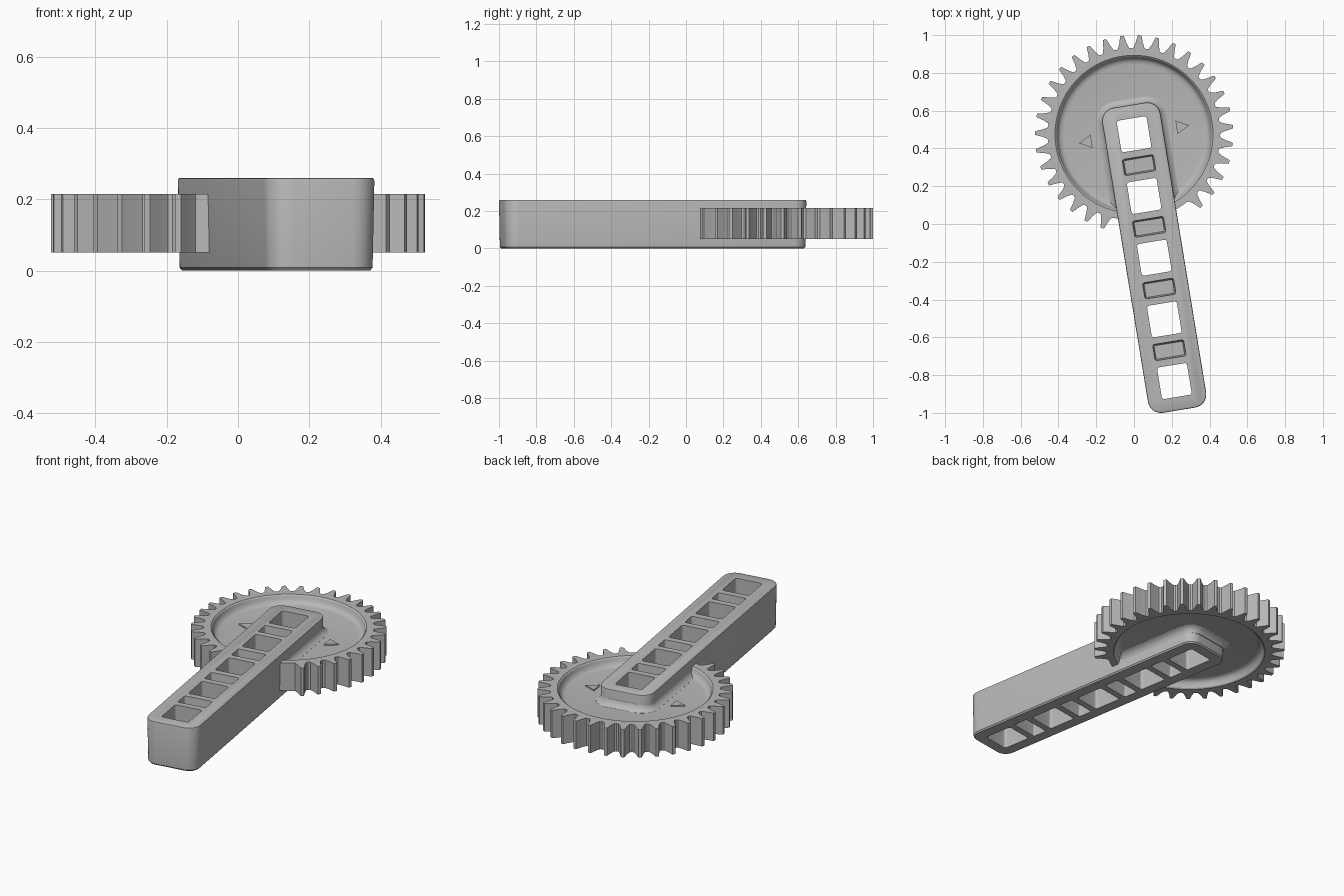
import bpy, bmesh
from math import sin, cos, pi, radians
from mathutils import Matrix

if "Cube" in bpy.data.objects:
    bpy.data.objects.remove(bpy.data.objects["Cube"], do_unlink=True)

grey = bpy.data.materials.new("plain_grey")
grey.use_nodes = True
COLOUR = (0.48, 0.48, 0.48, 1)
grey.diffuse_color = COLOUR
grey.node_tree.nodes["Principled BSDF"].inputs["Base Color"].default_value = COLOUR

# Local frame: gear axis at the origin, arm running along -y
FRAME = Matrix.Translation((0, 0.475, 0)) @ Matrix.Rotation(radians(9.3), 4, 'Z')
PITCH = 0.331
HALF = 0.156


def make_object(name, bm, frame):
    bmesh.ops.recalc_face_normals(bm, faces=bm.faces)
    mesh = bpy.data.meshes.new(name)
    bm.to_mesh(mesh)
    bm.free()
    obj = bpy.data.objects.new(name, mesh)
    bpy.context.collection.objects.link(obj)
    mesh.materials.append(grey)
    obj.matrix_world = frame
    return obj


def rounded_rect(cx, cy, hx, hy, r, steps=6):
    pts = []
    for i, (sx, sy) in enumerate([(1, 1), (-1, 1), (-1, -1), (1, -1)]):
        for k in range(steps + 1):
            a = (i + k / steps) * pi / 2
            pts.append((cx + sx * (hx - r) + r * cos(a), cy + sy * (hy - r) + r * sin(a)))
    return pts


def bridge(bm, rings):
    for lo, hi in zip(rings, rings[1:]):
        n = len(lo)
        for i in range(n):
            j = (i + 1) % n
            bm.faces.new((lo[i], lo[j], hi[j], hi[i]))


def loft(bm, cx, cy, hx, hy, r, profile):
    """Stack rounded rectangles; profile holds (height, outward offset)."""
    rings = []
    for z, off in profile:
        pts = rounded_rect(cx, cy, hx + off, hy + off, r + off)
        rings.append([bm.verts.new((x, y, z)) for x, y in pts])
    bridge(bm, rings)
    bm.faces.new(rings[0][::-1])
    bm.faces.new(rings[-1])


# Gear: toothed rim with a dished web on both sides
TEETH = 35
STEP = 2 * pi / TEETH
TOOTH = [(-0.5, 0.455), (-0.36, 0.459), (-0.22, 0.485), (-0.13, 0.515), (-0.09, 0.525),
         (0.09, 0.525), (0.13, 0.515), (0.22, 0.485), (0.36, 0.459)]
outline = []
for t in range(TEETH):
    centre = radians(86.7) + t * STEP
    # no teeth where the rim runs into the arm
    missing = radians(255) < centre < radians(306)
    for f, r in TOOTH:
        outline.append((centre + f * STEP, 0.455 if missing else r))

bm = bmesh.new()
MID, RIM, WEB = 0.1325, 0.0825, 0.035
dish = [(0.418, RIM), (0.411, RIM - 0.006), (0.406, WEB + 0.025), (0.398, WEB + 0.011),
        (0.387, WEB + 0.003), (0.37, WEB)]


def ring(radius, z):
    return [bm.verts.new(((radius or r) * cos(a), (radius or r) * sin(a), z)) for a, r in outline]


rings = [ring(r, MID - h) for r, h in reversed(dish)]
rings += [ring(None, MID - RIM), ring(None, MID + RIM)]
rings += [ring(r, MID + h) for r, h in dish]
bridge(bm, rings)
bm.faces.new(rings[0])
bm.faces.new(rings[-1])
gear = make_object("gear", bm, Matrix.Translation((0, 0.475, 0)))

# Arm: long rounded bar with slightly softened edges
bm = bmesh.new()
loft(bm, 0, -2 * PITCH, HALF, 2 * PITCH + HALF, 0.07,
     [(0, -0.012), (0.008, -0.005), (0.252, 0), (0.258, -0.002), (0.26, -0.006)])
arm = make_object("arm", bm, FRAME)

# Fillet collar where the arm leaves the web
bm = bmesh.new()
loft(bm, 0, -0.13, HALF - 0.004, HALF + 0.13, 0.07,
     [(0.062, 0), (0.075, 0.004), (0.09, 0.015), (0.097, 0.032),
      (0.168, 0.032), (0.175, 0.015), (0.19, 0.004), (0.203, 0)])
collar = make_object("arm_fillet", bm, FRAME)

# Cutter: square through holes with shallow pockets between them
bm = bmesh.new()
for i in range(5):
    loft(bm, 0, -i * PITCH, 0.08, 0.085, 0.014, [(-0.1, 0), (0.4, 0)])
    if i < 4:
        y = -(i + 0.5) * PITCH
        for base, top in ((0.16, 0.27), (0.1, -0.01)):
            loft(bm, 0, y, 0.082, 0.042, 0.01, [(base, -0.006), (top, 0.002)])
cutter = make_object("hole_cutter", bm, FRAME)
cutter.hide_render = True

for obj in (gear, arm, collar):
    mod = obj.modifiers.new("holes", 'BOOLEAN')
    mod.operation = 'DIFFERENCE'
    mod.solver = 'EXACT'
    mod.object = cutter
    bpy.context.view_layer.objects.active = obj
    bpy.ops.object.modifier_apply(modifier=mod.name)
bpy.data.objects.remove(cutter, do_unlink=True)

# Small raised arrow plates on the web, pointing outwards
for side, name in ((1, "left_arrow"), (-1, "right_arrow")):
    bm = bmesh.new()
    corners = [(0.295, 0), (0.228, 0.036), (0.228, -0.036)]
    rings = [[bm.verts.new((side * x, y, z)) for x, y in corners] for z in (0.167, 0.1755)]
    bridge(bm, rings)
    bm.faces.new(rings[0])
    bm.faces.new(rings[1])
    make_object(name, bm, FRAME)

# Smooth curved walls, keep creases crisp
bpy.ops.object.select_all(action='DESELECT')
for obj in (gear, arm, collar):
    obj.select_set(True)
bpy.context.view_layer.objects.active = gear
bpy.ops.object.shade_smooth_by_angle(angle=radians(32))
